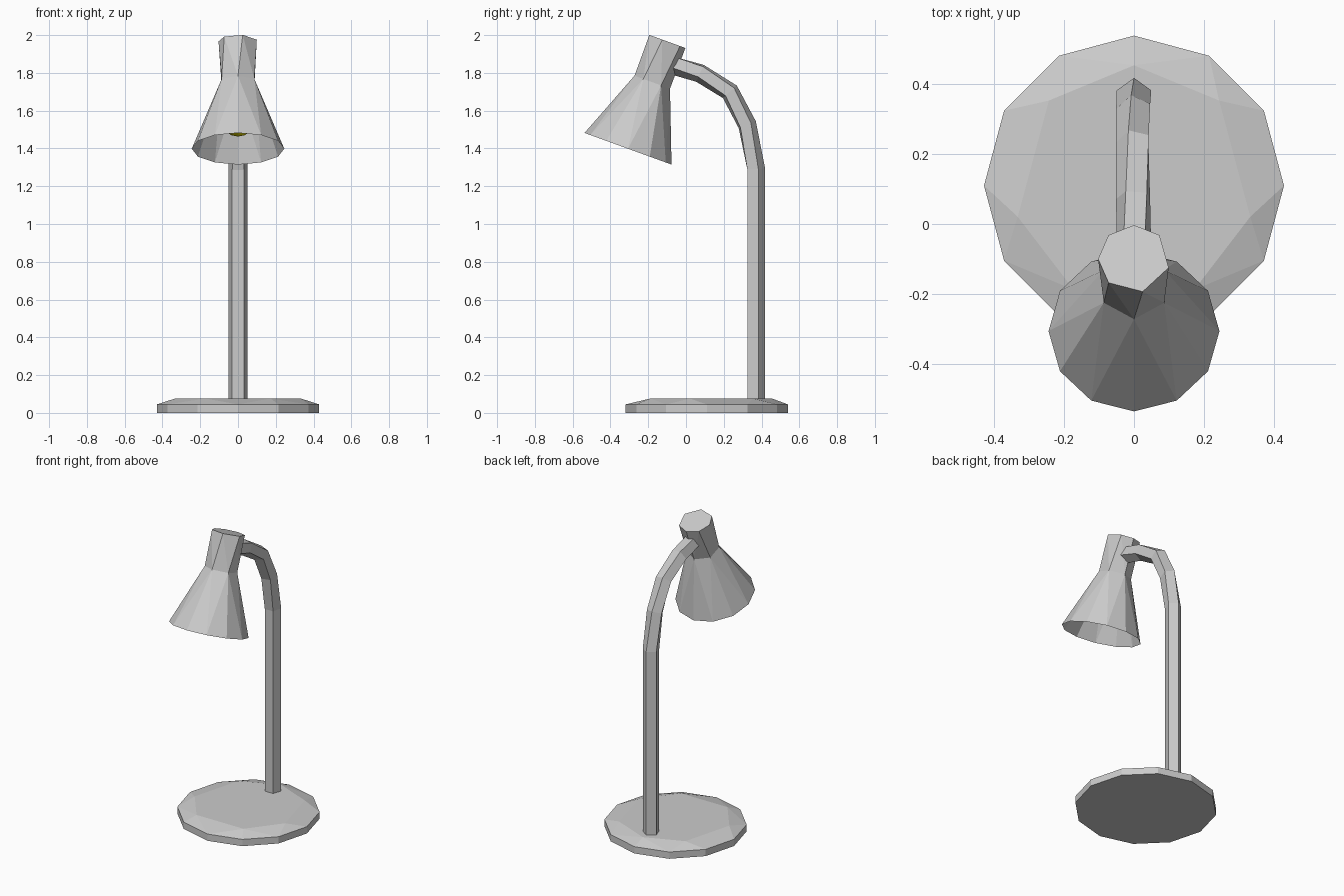
import bpy, bmesh
from math import radians, sin, cos
from mathutils import Vector, Matrix

cube = bpy.data.objects.get("Cube")
if cube:
    bpy.data.objects.remove(cube)


def material(name, rgb):
    mat = bpy.data.materials.new(name)
    mat.use_nodes = True
    mat.diffuse_color = (*rgb, 1)
    mat.node_tree.nodes["Principled BSDF"].inputs["Base Color"].default_value = (*rgb, 1)
    return mat


grey = material("grey metal", (0.6, 0.6, 0.6))
yellow = material("yellow bulb", (0.8, 0.7, 0.0))


def finish(bm, name, mat):
    mesh = bpy.data.meshes.new(name)
    bm.to_mesh(mesh)
    bm.free()
    mesh.materials.append(mat)
    obj = bpy.data.objects.new(name, mesh)
    bpy.context.collection.objects.link(obj)
    return obj


def even(count, start=90):
    return [start + 360 * i / count for i in range(count)]


def loft(name, rings, caps):
    """Bridge rings given as (y, z, tilt, radius, angles); caps are ring indices to close."""
    bm = bmesh.new()
    loops = []
    for y, z, tilt, radius, angles in rings:
        turn = Matrix.Rotation(radians(tilt), 3, "X")
        verts = []
        for a in map(radians, angles):
            p = turn @ Vector((radius * cos(a), radius * sin(a), 0))
            verts.append(bm.verts.new(p + Vector((0, y, z))))
        edges = [bm.edges.new((v, verts[i - 1])) for i, v in enumerate(verts)]
        loops.append((verts, edges))
    for (_, a), (_, b) in zip(loops, loops[1:]):
        bmesh.ops.bridge_loops(bm, edges=a + b)
    for i in caps:
        bm.faces.new(loops[i][0])
    bmesh.ops.recalc_face_normals(bm, faces=bm.faces)
    return finish(bm, name, grey)


# Faceted foot with an irregular bevelled top
loft("base", [
    (0.11, 0, 0, 0.43, even(12)),
    (0.11, 0.045, 0, 0.43, even(12)),
    (0.11, 0.076, 0, 0.345, [90, 135, 195, 240, 300, 345, 405]),
], (0, 2))

# Five-sided stem that bends forward and twists to a flat top
path = [(0.367, 0.07, 0, 0), (0.367, 1.29, 4, 0), (0.322, 1.525, 22, 9),
        (0.232, 1.7, 42, 18), (0.075, 1.8, 66, 27), (-0.075, 1.845, 74, 36)]
loft("stem", [(y, z, tilt, 0.052, even(5, 90 + twist))
              for y, z, tilt, twist in path], (0, -1))

# Tilted shade: closed neck flaring to an open rim
TILT = -20


def on_axis(s):
    return (-0.1 + s * sin(radians(TILT)), 1.967 - s * cos(radians(TILT)))


loft("lamp_shade", [
    (*on_axis(0), TILT, 0.103, [90, 135, 180, 225, 284, 345, 405]),
    (*on_axis(0.23), TILT, 0.1, even(6)),
    (*on_axis(0.605), TILT, 0.245, even(12)),
], (0,))

# Bulb hanging inside the shade
bm = bmesh.new()
bmesh.ops.create_uvsphere(bm, u_segments=10, v_segments=8, radius=0.1)
bulb = finish(bm, "bulb", yellow)
bulb.location = (0, *on_axis(0.43))
